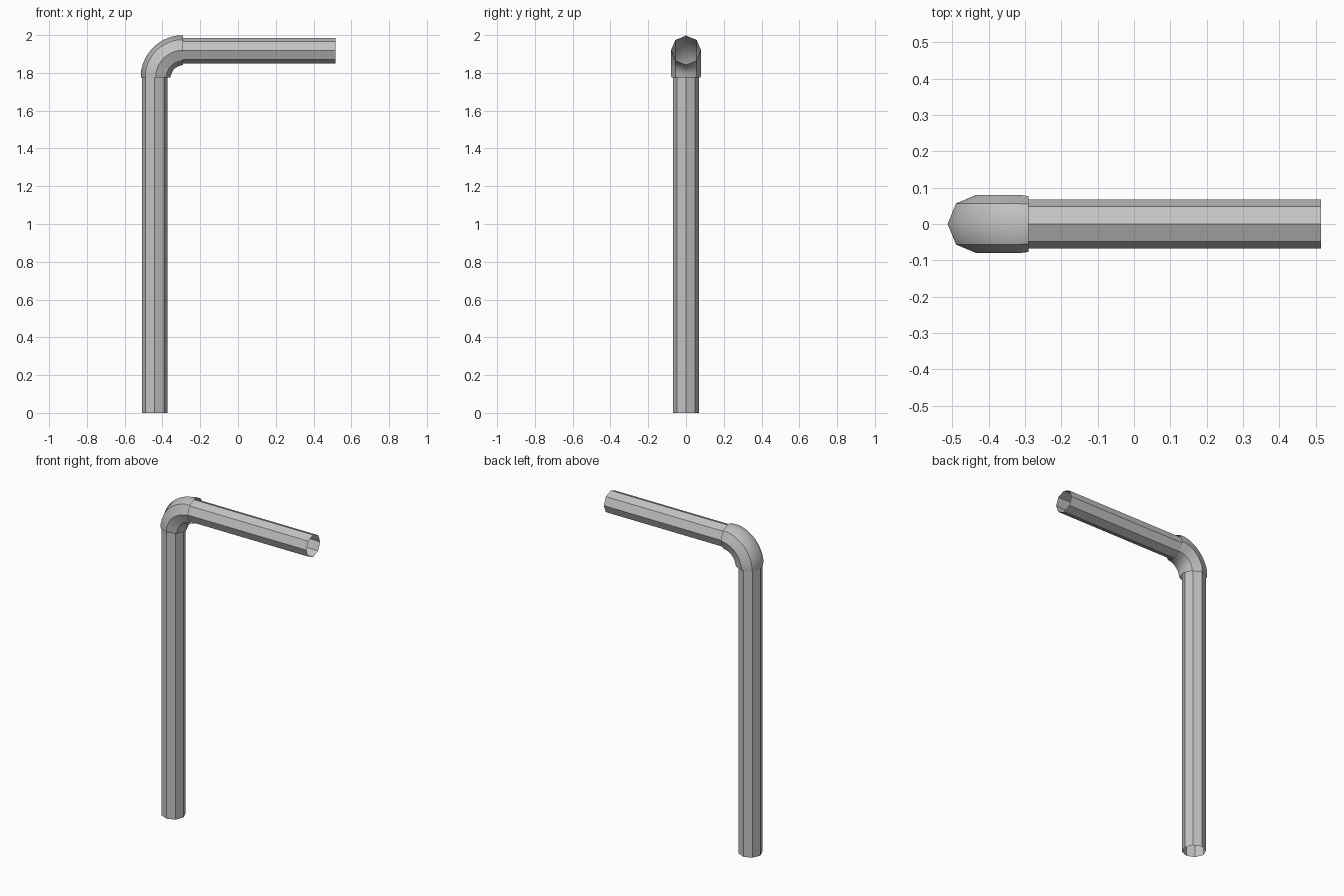
import bpy, bmesh
from math import sin, cos, pi
from mathutils import Vector

SIDES = 8
PIPE_R, ELBOW_R = 0.068, 0.08
POST_X, ARM_Z = -0.436, 1.918
BEND_X, BEND_Z = -0.291, 1.775      # centre of the elbow's bend
ARM_END = 0.515

cube = bpy.data.objects.get("Cube")
if cube:
    bpy.data.objects.remove(cube)

grey = bpy.data.materials.new("steel grey")
grey.use_nodes = True
colour = (0.55, 0.55, 0.55, 1)
grey.diffuse_color = colour
grey.node_tree.nodes["Principled BSDF"].inputs["Base Color"].default_value = colour


def tube(name, rings, smooth=False):
    """Open tube through rings of (centre, in-plane outward direction, radius)."""
    bm = bmesh.new()
    side = Vector((0, 1, 0))
    loops = []
    for centre, out, radius in rings:
        angles = [2 * pi * i / SIDES for i in range(SIDES)]
        loops.append([bm.verts.new(centre + radius * (cos(a) * out + sin(a) * side))
                      for a in angles])
    for low, high in zip(loops, loops[1:]):
        for i in range(SIDES):
            j = (i + 1) % SIDES
            face = bm.faces.new((low[i], low[j], high[j], high[i]))
            face.smooth = smooth
    bmesh.ops.recalc_face_normals(bm, faces=bm.faces)
    # Keep the lengthwise edges sharp, except along the outer and inner crests
    if smooth:
        for low, high in zip(loops, loops[1:]):
            for i in range(SIDES):
                if i % (SIDES // 2):
                    bm.edges.get((low[i], high[i])).smooth = False
    mesh = bpy.data.meshes.new(name)
    bm.to_mesh(mesh)
    bm.free()
    mesh.materials.append(grey)
    obj = bpy.data.objects.new(name, mesh)
    bpy.context.collection.objects.link(obj)
    return obj


# Upright post and horizontal arm
left, up = Vector((-1, 0, 0)), Vector((0, 0, 1))
tube("post", [(Vector((POST_X - 0.005, 0, z)), left, PIPE_R) for z in (0, BEND_Z + 0.02)])
tube("arm", [(Vector((x, 0, ARM_Z)), up, PIPE_R) for x in (BEND_X - 0.02, ARM_END)])

# Elbow joint: quarter bend, narrowing slightly at both mouths
STEPS = 10
bend = Vector((BEND_X, 0, BEND_Z))
rings = []
for s in range(STEPS + 1):
    t = s / STEPS * pi / 2
    out = left * cos(t) + up * sin(t)
    centre = bend + out * (BEND_X - POST_X)
    rings.append((centre, out, ELBOW_R - (0.003 if s in (0, STEPS) else 0)))
tube("elbow", rings, smooth=True)
